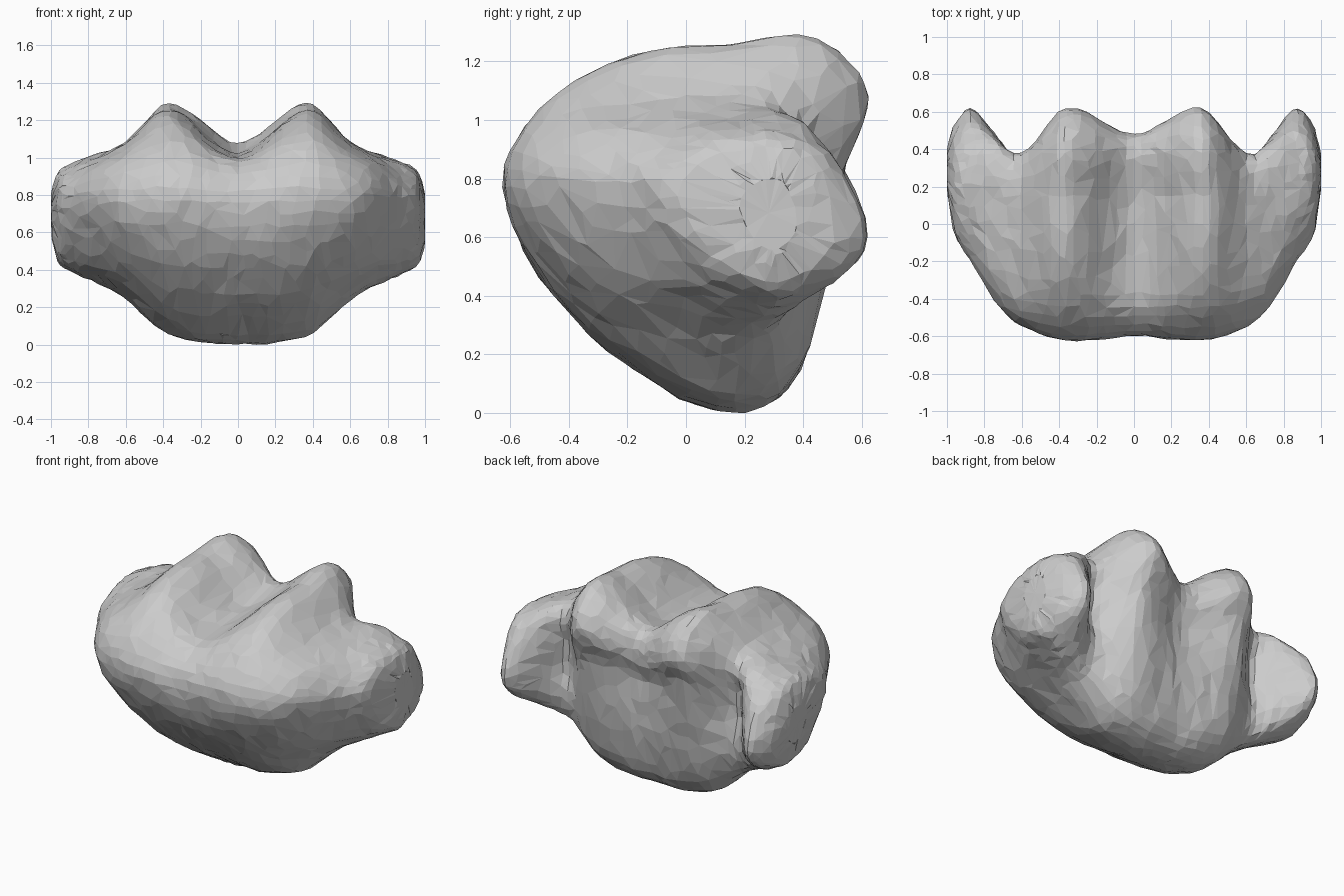
import bpy, bmesh, random
from mathutils import Vector, noise

if "Cube" in bpy.data.objects:
    bpy.data.objects.remove(bpy.data.objects["Cube"])

random.seed(4)

# Side profiles (y, z): bottom -> front -> top -> back, from the middle outwards
MIDDLE = [(.22,.01),(-.02,.055),(-.33,.27),(-.55,.56),(-.59,.82),(-.44,.98),(-.15,1.01),
          (.15,1.03),(.36,1.08),(.46,1.03),(.48,.9),(.44,.75),(.44,.45),(.37,.13)]
LOBE = [(.22,.055),(-.03,.1),(-.33,.3),(-.55,.57),(-.62,.84),(-.44,1.09),(-.15,1.23),
        (.15,1.26),(.4,1.29),(.56,1.19),(.62,1.04),(.54,.84),(.48,.5),(.39,.18)]
GROOVE = [(.2,.25),(.03,.27),(-.25,.39),(-.47,.6),(-.54,.82),(-.41,.99),(-.15,1.06),
          (.1,1.08),(.28,1.06),(.37,.97),(.34,.8),(.33,.65),(.36,.45),(.31,.3)]
EAR_IN = [(.25,.32),(.08,.35),(-.15,.45),(-.33,.62),(-.42,.8),(-.32,.93),(-.12,.99),
          (.1,1.01),(.3,1.02),(.42,.97),(.47,.82),(.48,.65),(.45,.48),(.37,.36)]
EAR = [(.3,.38),(.17,.4),(.03,.47),(-.12,.62),(-.2,.77),(-.14,.87),(.01,.94),
       (.15,.97),(.3,.97),(.42,.94),(.54,.82),(.62,.62),(.57,.5),(.42,.41)]


def scaled(profile, sy, sz, c=(.3, .68)):
    return [(c[0] + (y - c[0]) * sy, c[1] + (z - c[1]) * sz) for y, z in profile]


def hermite(knots, values, t):
    """Smooth curve through values placed at knots."""
    i = max(k for k in range(len(knots) - 1) if knots[k] <= t or k == 0)

    def tangent(k):
        a, b = max(k - 1, 0), min(k + 1, len(knots) - 1)
        return (values[b] - values[a]) / (knots[b] - knots[a])
    h = knots[i + 1] - knots[i]
    s = (t - knots[i]) / h
    return (values[i] * (2*s**3 - 3*s*s + 1) + tangent(i) * h * (s**3 - 2*s*s + s)
            + values[i + 1] * (3*s*s - 2*s**3) + tangent(i + 1) * h * (s**3 - s*s))


def closed_curve(points, steps):
    """Resample a closed profile evenly along a smooth loop."""
    pts = points[-2:] + points + points[:3]
    vecs = [Vector(p) for p in pts]
    knots = [float(k) for k in range(-2, len(points) + 3)]
    return [hermite(knots, vecs, k * len(points) / steps) for k in range(steps)]


# Mirrored stations across x
half = [(.37, LOBE), (.61, GROOVE), (.74, EAR_IN), (.87, EAR),
        (.965, scaled(EAR, .68, .8)), (1.0, scaled(EAR, .24, .4))]
stations = [(-x, p) for x, p in reversed(half)] + [(0, MIDDLE)] + half
xs = [s[0] for s in stations]
STEPS = 56
loops = [closed_curve(p, STEPS) for _, p in stations]

# Loft the skin with slight lumps, columns closer together at the ends
bm = bmesh.new()
rings = []
COLS = 64
for c in range(COLS + 1):
    t = -1 + 2 * c / COLS
    x = max(-1, min(1, 1.3 * t - .3 * t ** 5))
    ring = []
    for k in range(STEPS):
        p = hermite(xs, [lp[k] for lp in loops], x)
        co = Vector((x, p.x, p.y))
        co += noise.noise_vector(co * 6) * .008
        if 0 < c < COLS:
            co += Vector([random.uniform(-.004, .004) for _ in range(3)])
        co.x = max(-1, min(1, co.x))
        co.z = max(0, co.z)
        ring.append(bm.verts.new(co))
    rings.append(ring)
for a, b in zip(rings, rings[1:]):
    for k in range(STEPS):
        n = (k + 1) % STEPS
        bm.faces.new((a[k], a[n], b[n], b[k]))

# Rounded end caps
for ring in (rings[0], rings[-1]):
    centre = bm.verts.new(sum((v.co for v in ring), Vector()) / STEPS)
    for k in range(STEPS):
        bm.faces.new((ring[k], ring[(k + 1) % STEPS], centre))
bmesh.ops.recalc_face_normals(bm, faces=bm.faces)
mesh = bpy.data.meshes.new("lobed_body")
bm.to_mesh(mesh)
bm.free()
body = bpy.data.objects.new("lobed_body", mesh)
bpy.context.collection.objects.link(body)

# Irregular flat facets
dec = body.modifiers.new("facets", 'DECIMATE')
dec.ratio = .4
